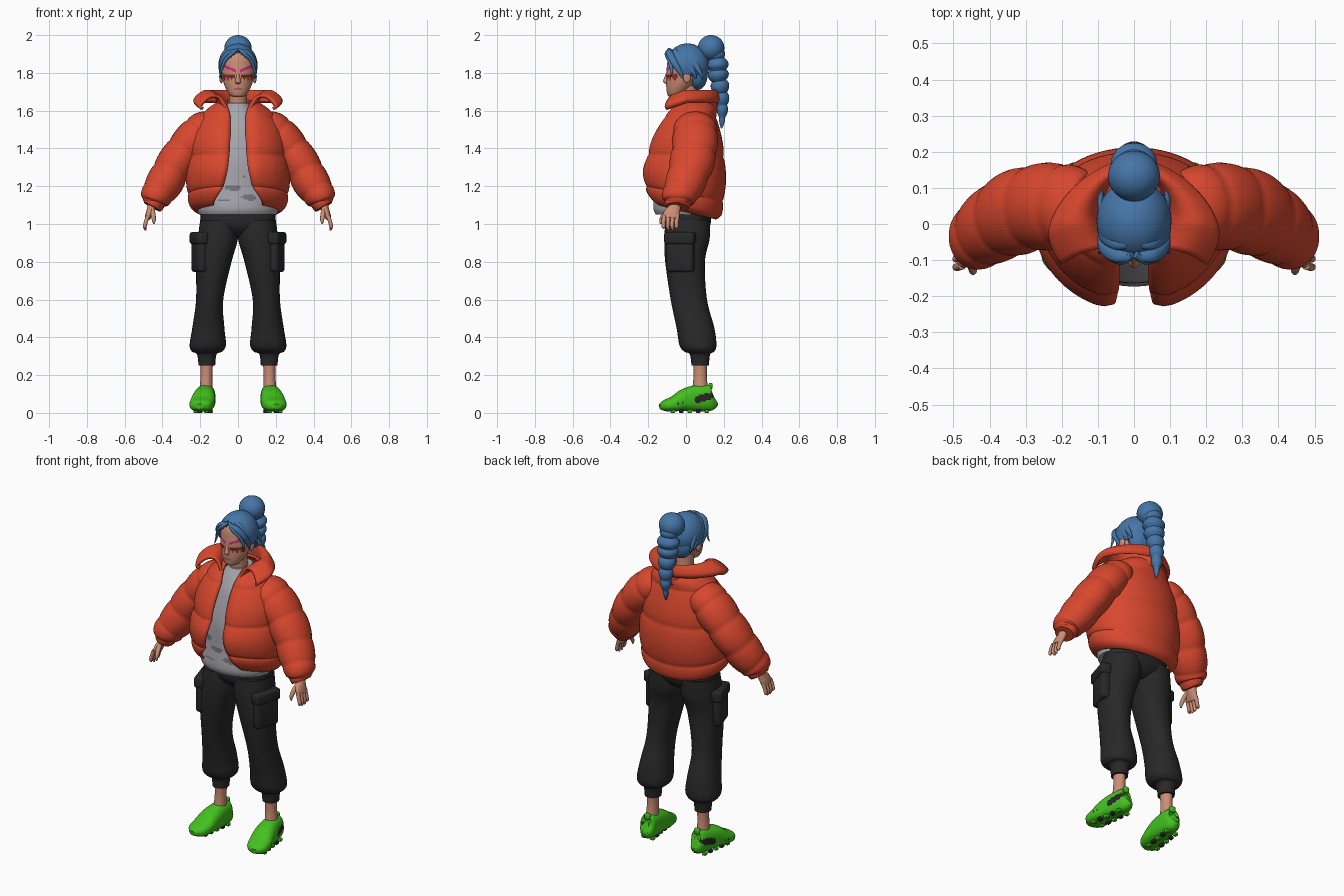
import bpy, bmesh, math
from mathutils import Matrix, Vector

if "Cube" in bpy.data.objects:
    bpy.data.objects.remove(bpy.data.objects["Cube"], do_unlink=True)

X, Y, Z = Vector((1, 0, 0)), Vector((0, 1, 0)), Vector((0, 0, 1))


def material(name, *rgb):
    m = bpy.data.materials.new(name)
    m.use_nodes = True
    m.diffuse_color = (*rgb, 1)
    m.node_tree.nodes["Principled BSDF"].inputs["Base Color"].default_value = (*rgb, 1)
    return m


ORANGE = material("jacket orange", .69, .064, .027)
BLUE = material("hair blue", .06, .18, .39)
BLACK = material("trouser black", .021, .021, .022)
GREY = material("shirt grey", .38, .38, .42)
DARK = material("shirt patch grey", .18, .18, .2)
GREEN = material("shoe green", .055, .53, .013)
SKIN = material("skin", .6, .27, .175)
PINK = material("brow magenta", .6, .02, .22)
RED = material("face paint red", .3, .025, .02)
LIPS = material("lips", .42, .13, .13)


def finish(name, bm, mats, paint=None, thick=0):
    """Turn a bmesh into a smooth shaded object, coloured by a rule."""
    bmesh.ops.recalc_face_normals(bm, faces=bm.faces)
    if paint:
        for f in bm.faces:
            f.material_index = int(paint(f.calc_center_median()))
    mesh = bpy.data.meshes.new(name)
    bm.to_mesh(mesh)
    bm.free()
    ob = bpy.data.objects.new(name, mesh)
    bpy.context.collection.objects.link(ob)
    for m in mats:
        mesh.materials.append(m)
    if thick:
        s = ob.modifiers.new("thickness", "SOLIDIFY")
        s.thickness, s.offset = thick, 0
    bpy.ops.object.select_all(action="DESELECT")
    ob.select_set(True)
    bpy.context.view_layer.objects.active = ob
    bpy.ops.object.shade_smooth_by_angle(angle=math.radians(50))


def spline(keys, rows):
    """Smoothly interpolate the key sections."""
    out, last = [], len(keys) - 1
    for r in range(rows + 1):
        u = r / rows * last
        i = min(int(u), last - 1)
        t = u - i
        p0, p1, p2, p3 = (keys[max(0, min(last, i + k))] for k in (-1, 0, 1, 2))
        out.append([b + t / 2 * (c - a + t * (2 * a - 5 * b + 4 * c - d + t * (3 * (b - c) + d - a)))
                    for a, b, c, d in zip(p0, p1, p2, p3)])
    return out


def loft(name, keys, *mats, rows=20, segs=24, along=None, power=1, front=None, puffs=0,
         depth=.1, side=1, warp=None, paint=None, thick=0):
    """Skin sections (x, y, z, half width, half depth, optional front gap)."""
    secs = spline(keys, rows)
    front = front or power
    bm, rings = bmesh.new(), []
    for r, s in enumerate(secs):
        c, t = Vector(s[:3]), Z
        v, w = Y, X
        if along:
            t = (Vector(secs[min(r + 1, rows)][:3]) - Vector(secs[max(r - 1, 0)][:3])).normalized()
            v = (along - t * along.dot(t)).normalized()
            w = v.cross(t)
        k = 1 - depth + depth * abs(math.sin(math.pi * puffs * r / rows)) ** .6 if puffs else 1
        gap = math.asin(min(1, max(0, s[5] / s[3])) ** (1 / power)) if len(s) > 5 else 0
        ring = []
        for j in range(segs + (gap > 0)):
            a = gap + (2 * math.pi - 2 * gap) * j / segs
            sa, ca = math.sin(a), -math.cos(a)
            p = c + w * (k * s[3] * math.copysign(abs(sa) ** power, sa)) \
                  + v * (k * s[4] * math.copysign(abs(ca) ** (front if ca < 0 else power), ca))
            if warp:
                p += Vector(warp(p))
            ring.append(bm.verts.new((p.x * side, p.y, p.z)))
        rings.append(ring)
    n, is_open = len(rings[0]), len(keys[0]) > 5
    for a, b in zip(rings, rings[1:]):
        for j in range(n - is_open):
            q = (j + 1) % n
            bm.faces.new((a[j], a[q], b[q], b[j]))
    if not is_open:
        bm.faces.new(rings[0])
        bm.faces.new(rings[-1])
    finish(name, bm, mats, paint, thick)


def blob(name, loc, size, mat, cut=None, thick=0):
    bm = bmesh.new()
    bmesh.ops.create_uvsphere(bm, u_segments=32, v_segments=24, radius=1)
    bmesh.ops.scale(bm, vec=size, verts=bm.verts)
    bmesh.ops.translate(bm, vec=loc, verts=bm.verts)
    if cut:
        bmesh.ops.delete(bm, geom=[v for v in bm.verts if cut(v.co)], context="VERTS")
    finish(name, bm, [mat], thick=thick)


def block(name, loc, size, mat, bevel=.012, turn=0):
    bm = bmesh.new()
    bmesh.ops.create_cube(bm, size=1)
    bmesh.ops.scale(bm, vec=size, verts=bm.verts)
    bmesh.ops.bevel(bm, geom=bm.edges[:], offset=bevel, segments=3, affect="EDGES", profile=.5)
    bmesh.ops.rotate(bm, matrix=Matrix.Rotation(math.radians(turn), 3, "Z"), verts=bm.verts)
    bmesh.ops.translate(bm, vec=loc, verts=bm.verts)
    finish(name, bm, [mat])


# Shirt, with darker patches near the hem
def shirt_paint(c):
    wave = math.sin(38 * c.x + 60 * c.z) + math.sin(95 * c.z - 17 * c.x + 1)
    return c.y < -.05 and 1.12 < c.z < 1.26 and wave > .75


loft("shirt", [(0, -.02, 1.05, .205, .14), (0, -.02, 1.09, .215, .153), (0, -.01, 1.2, .21, .155),
               (0, -.005, 1.35, .2, .155), (0, .01, 1.5, .17, .135), (0, .02, 1.58, .11, .11),
               (0, .025, 1.64, .058, .075)], GREY, DARK, rows=80, segs=96, front=1.1, paint=shirt_paint)


# Puffer jacket: open front with edges curling in, hem lower at the back
def jacket_warp(p):
    curl = .04 * max(0, 1 - abs(p.x) / .09) if p.y < 0 else 0
    return 0, curl, -.25 * p.y * min(1, max(0, (1.4 - p.z) / .3))


loft("jacket_body", [(0, .03, 1.65, .09, .1, .06), (0, .03, 1.61, .15, .122, .052),
                     (0, .015, 1.56, .2, .145, .042), (0, 0, 1.46, .24, .182, .042),
                     (0, -.007, 1.36, .26, .208, .048), (0, -.015, 1.26, .268, .22, .056),
                     (0, -.015, 1.16, .268, .212, .08), (0, -.012, 1.1, .25, .195, .11),
                     (0, -.01, 1.07, .225, .175, .135)],
     ORANGE, rows=64, segs=64, power=.96, front=1.15, puffs=4, depth=.055, thick=.014, warp=jacket_warp)

# Folded collar, narrow behind and flaring to points in front
loft("jacket_collar", [(0, .03, 1.59, .095, .13, .05), (0, .025, 1.65, .105, .135, .065),
                       (0, .015, 1.695, .135, .145, .1), (0, -.005, 1.7, .18, .17, .15),
                       (0, -.025, 1.665, .228, .2, .195), (0, -.025, 1.645, .215, .19, .185)],
     ORANGE, rows=24, segs=48, power=1.2, thick=.016, warp=lambda p: (0, 0, .35 * min(0, p.y)))


# Head with painted eyes, brows and lips
def face_paint(c):
    x, z = abs(c.x), c.z
    if c.y > -.03:
        return 0
    if x < .022 and abs(z - 1.715) < .007 - .1 * x:
        return 4
    if .018 < x < .052 and abs(z - 1.781) < .005:
        return 3
    if .012 < x < .075 and abs(z - 1.805 - .42 * x) < .007:
        return 1
    if .016 < x < .08 and 1.768 + .01 * math.sin(330 * x) < z < 1.79 + .05 * x:
        return 2
    return 0


loft("head", [(0, -.06, 1.672, .018, .02), (0, -.055, 1.682, .042, .042), (0, -.038, 1.72, .066, .066),
              (0, -.018, 1.77, .082, .087), (0, -.005, 1.83, .09, .097), (0, 0, 1.89, .084, .09),
              (0, 0, 1.935, .04, .045)], SKIN, PINK, RED, BLACK, LIPS, rows=96, segs=96, paint=face_paint)
loft("neck", [(0, .015, 1.58, .055, .055), (0, .01, 1.65, .047, .05), (0, 0, 1.74, .048, .055)], SKIN)
loft("nose", [(0, -.095, 1.805, .008, .008), (0, -.103, 1.775, .01, .012), (0, -.107, 1.753, .015, .014),
              (0, -.101, 1.742, .01, .007)], SKIN, rows=12, segs=16)


# Hair: cap with an arched hairline, swept locks, bun and braid
def hair_cut(p):
    line = 1.895 - .7 * abs(p.x) if p.y < -.035 else 1.78 if p.y < .03 else 1.71
    return p.z < line


blob("hair_cap", (0, .008, 1.84), (.098, .11, .11), BLUE, cut=hair_cut, thick=.012)
blob("hair_back", (0, .062, 1.79), (.08, .052, .08), BLUE)
for side, tag in ((1, "left"), (-1, "right")):
    for i in range(4):
        y = -.085 + .035 * i
        loft(f"hair_sweep_{tag}_{i}", [(.008 + .01 * i, y - .005, 1.918 + .007 * i, .008, .012),
                                       (.053, y - .002, 1.905 + .004 * i, .012, .019),
                                       (.086, y + .02, 1.86, .011, .018),
                                       (.092, y + .05, 1.81, .009, .013), (.088, y + .07, 1.77, .003, .004)],
             BLUE, along=Y, side=side, segs=12)
    loft(f"fringe_lock_{tag}", [(.005, -.085, 1.925, .009, .011), (.035, -.1, 1.9, .011, .013),
                                (.07, -.087, 1.863, .009, .012), (.09, -.075, 1.81, .006, .007),
                                (.098, -.082, 1.775, .002, .002)], BLUE, along=Y, side=side, segs=12)
    blob(f"ear_{tag}", (.088 * side, .005, 1.775), (.011, .02, .03), SKIN)
loft("hair_tie", [(0, .06, 1.89, .055, .05), (0, .1, 1.915, .04, .04), (0, .13, 1.93, .045, .045)],
     BLUE, along=Z)
blob("bun", (0, .133, 1.932), (.072, .07, .068), BLUE)
loft("braid", [(0, .155, 1.93, .045, .04), (0, .166, 1.85, .064, .058), (0, .173, 1.77, .056, .054),
               (0, .188, 1.68, .044, .042), (0, .192, 1.59, .028, .028), (0, .188, 1.505, .004, .004)],
     BLUE, along=Y, rows=72, puffs=7, depth=.33)

# Trouser seat
loft("trouser_seat", [(0, .01, 1.09, .185, .11), (0, .012, 1.05, .197, .118), (0, .012, 1, .19, .118),
                      (0, .012, .96, .12, .095), (0, .012, .935, .05, .06)], BLACK, segs=40, power=.9)


# Shoe strap patch and side slits
def shoe_paint(c):
    x, y = abs(c.x), c.y - .095
    strap = x > .185 and (y / .05) ** 4 + ((c.z - .08 - .25 * y) / .02) ** 2 < 1
    slit = x > .215 and -.06 < c.y < -.01 and .045 < c.z < .06 and math.sin(260 * c.y) > .6
    return strap or slit


for side, tag in ((1, "left"), (-1, "right")):
    # Quilted sleeve with a gathered cuff
    loft(f"sleeve_{tag}", [(.13, .045, 1.53, .08, .1), (.19, .048, 1.49, .103, .12),
                           (.26, .047, 1.415, .104, .121), (.33, .03, 1.32, .102, .119),
                           (.388, -.003, 1.22, .099, .107), (.436, -.038, 1.145, .084, .092),
                           (.45, -.045, 1.115, .06, .07), (.452, -.046, 1.105, .03, .035)],
         ORANGE, rows=60, segs=32, along=Y, puffs=6, depth=.075, side=side)
    loft(f"cuff_{tag}", [(.425, -.036, 1.15, .06, .075), (.447, -.045, 1.105, .056, .068),
                         (.455, -.047, 1.09, .05, .06)], ORANGE, rows=8, along=Y, side=side)

    # Hand
    loft(f"palm_{tag}", [(.45, -.05, 1.13, .024, .026), (.458, -.058, 1.09, .021, .03),
                         (.47, -.075, 1.055, .019, .043), (.479, -.08, 1.03, .015, .043)],
         SKIN, along=Y, side=side)
    for i in range(4):
        y, tip = -.115 + .023 * i, .966 + (.012 if i in (0, 3) else 0)
        loft(f"finger_{tag}_{i}", [(.476, y, 1.045, .012, .012), (.488, y - .004, 1.01, .011, .011),
                                   (.493, y - .004, .985, .01, .01), (.489, y, tip, .004, .004)],
             SKIN, rows=10, segs=10, along=Y, side=side)
    loft(f"thumb_{tag}", [(.457, -.08, 1.085, .013, .014), (.45, -.112, 1.055, .013, .013),
                          (.446, -.13, 1.025, .011, .011), (.446, -.135, 1.0, .004, .004)],
         SKIN, rows=10, segs=10, along=X, side=side)

    # Trouser leg, gathered at the ankle, with a cargo pocket
    loft(f"trouser_leg_{tag}", [(.1, .01, 1.02, .1, .118), (.107, .005, .92, .106, .12),
                                (.128, -.005, .8, .094, .105), (.15, .015, .6, .072, .096),
                                (.157, .05, .45, .085, .1), (.16, .063, .36, .096, .098),
                                (.164, .07, .325, .08, .08), (.165, .074, .31, .052, .054),
                                (.165, .075, .25, .044, .046)],
         BLACK, rows=48, segs=32, side=side, power=.92)
    block(f"cargo_pocket_{tag}", (.203 * side, -.03, .84), (.055, .15, .19), BLACK, .018, -17 * side)
    block(f"pocket_flap_{tag}", (.207 * side, -.032, .925), (.06, .165, .065), BLACK, .014, -17 * side)

    # Ankle and clog
    loft(f"ankle_{tag}", [(.165, .075, .3, .036, .04), (.167, .075, .2, .031, .035),
                          (.17, .075, .1, .036, .045)], SKIN, side=side)
    loft(f"shoe_{tag}", [(.164, .147, .082, .015, .035), (.166, .132, .078, .042, .066),
                         (.172, .065, .078, .053, .07), (.18, .0, .069, .061, .061),
                         (.19, -.06, .049, .065, .042), (.2, -.11, .038, .055, .03),
                         (.205, -.138, .033, .022, .014)],
         GREEN, BLACK, rows=60, segs=64, along=Z, power=.8, side=side, paint=shoe_paint)
    block(f"heel_tab_{tag}", (.165 * side, .13, .142), (.035, .02, .035), GREEN, .008)
    for i in range(5):
        for off in (-.028, .028):
            block(f"sole_stud_{tag}_{i}", ((.172 + .006 * i + off) * side, .11 - .045 * i, .009),
                  (.024, .024, .018), BLACK if i % 2 else GREEN, .004)
